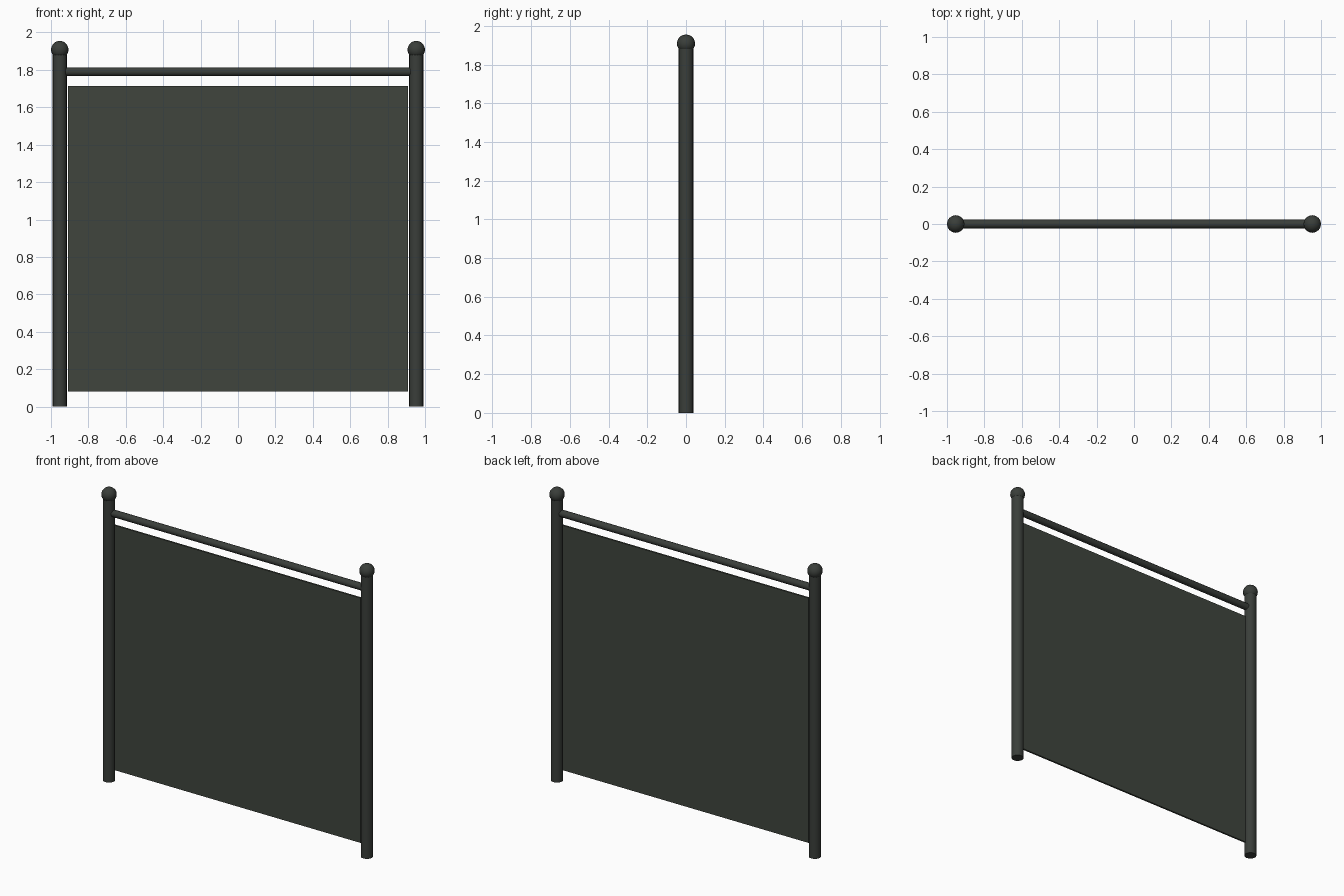
import bpy
import math

if "Cube" in bpy.data.objects:
    bpy.data.objects.remove(bpy.data.objects["Cube"])


def material(name, rgb):
    m = bpy.data.materials.new(name)
    m.diffuse_color = (*rgb, 1)
    m.use_nodes = True
    m.node_tree.nodes["Principled BSDF"].inputs["Base Color"].default_value = m.diffuse_color
    return m


metal = material("dark green metal", (0.042, 0.048, 0.042))
mesh_green = material("dark green screen", (0.050, 0.060, 0.047))


def finish(name, mat, smooth=True):
    ob = bpy.context.object
    ob.name = name
    ob.data.materials.append(mat)
    if smooth:
        bpy.ops.object.shade_smooth_by_angle(angle=math.radians(40))
    return ob


# Posts with ball caps
for side, x in (("left", -0.953), ("right", 0.953)):
    bpy.ops.mesh.primitive_cylinder_add(vertices=16, radius=0.038, depth=1.9, location=(x, 0, 0.95))
    finish(side + "_post", metal)
    bpy.ops.mesh.primitive_uv_sphere_add(segments=16, ring_count=10, radius=0.047, location=(x, 0, 1.908))
    finish(side + "_ball_cap", metal)

# Top rail
bpy.ops.mesh.primitive_cylinder_add(vertices=12, radius=0.023, depth=1.906,
                                    location=(0, 0, 1.79), rotation=(0, math.pi / 2, 0))
finish("top_rail", metal)

# Infill panel, thin, just clear of the posts
bpy.ops.mesh.primitive_cube_add(size=1, location=(0, 0, 0.8975))
bpy.context.object.scale = (1.82, 0.012, 1.635)
finish("infill_panel", mesh_green, False)
